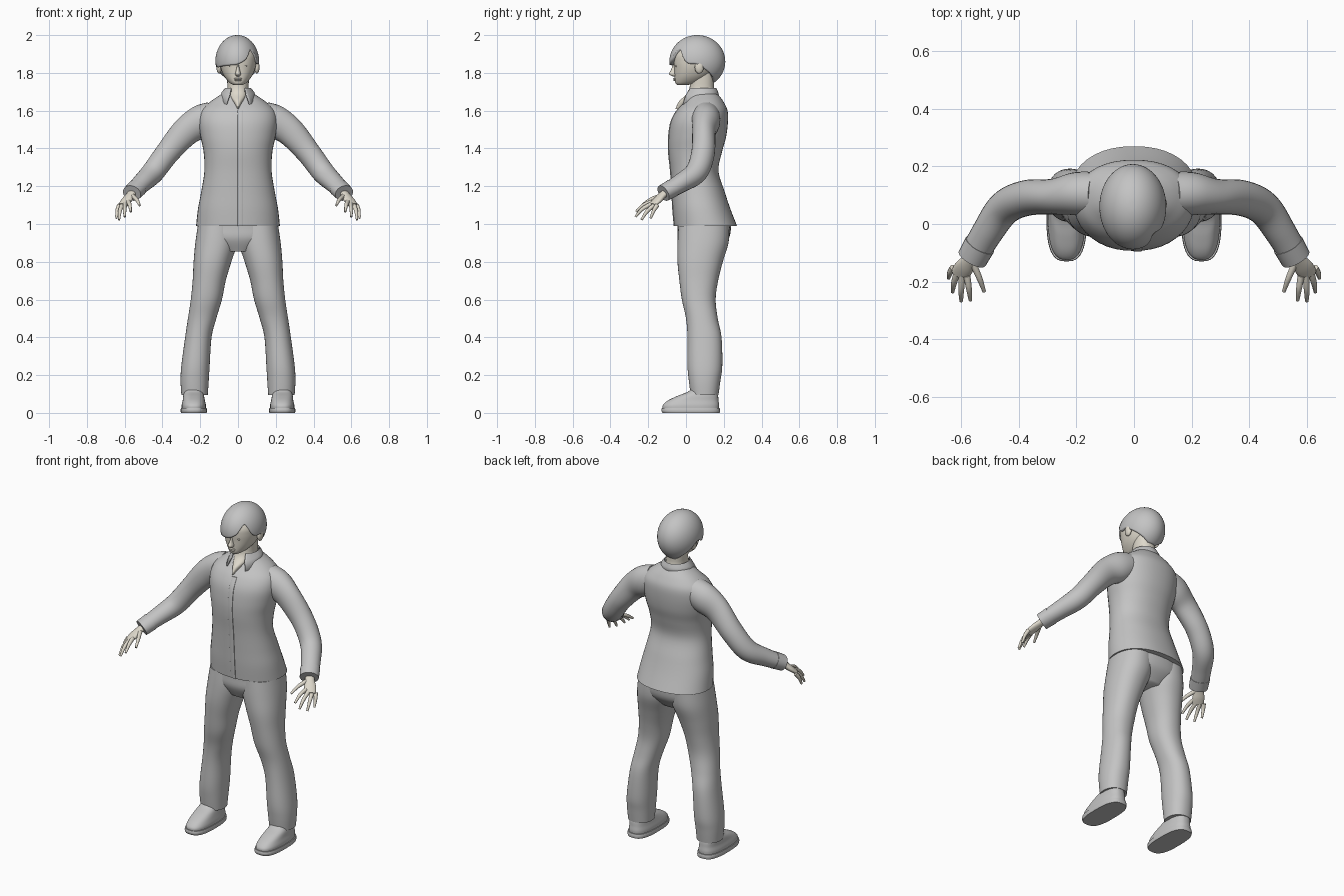
import bpy, bmesh, math
from mathutils import Vector

cube = bpy.data.objects.get("Cube")
if cube:
    bpy.data.objects.remove(cube)


def material(name, rgb):
    m = bpy.data.materials.new(name)
    m.use_nodes = True
    m.diffuse_color = (*rgb, 1)
    m.node_tree.nodes["Principled BSDF"].inputs["Base Color"].default_value = (*rgb, 1)
    return m


CLOTH = material("grey cloth", (0.55, 0.55, 0.55))
SKIN = material("pale skin", (0.73, 0.69, 0.60))


def spline(pts, steps, closed=False):
    """Smooth curve through tuples of any length."""
    pts = [Vector(p) for p in pts]
    n = len(pts)
    pick = (lambda i: pts[i % n]) if closed else (lambda i: pts[max(0, min(n - 1, i))])
    out = []
    for i in range(n if closed else n - 1):
        a, b, c, d = (pick(i + k) for k in (-1, 0, 1, 2))
        for s in range(steps):
            t = s / steps
            out.append(b + (c - a) * (t / 2) + (2 * a - 5 * b + 4 * c - d) * (t * t / 2)
                       + (3 * b - a - 3 * c + d) * (t ** 3 / 2))
    return out if closed else out + [pts[-1]]


def finish(name, bm, mat, mirror=False, thickness=0, angle=50):
    bmesh.ops.recalc_face_normals(bm, faces=bm.faces)
    me = bpy.data.meshes.new(name)
    bm.to_mesh(me)
    bm.free()
    me.materials.append(mat)
    ob = bpy.data.objects.new(name, me)
    bpy.context.collection.objects.link(ob)
    bpy.ops.object.select_all(action='DESELECT')
    ob.select_set(True)
    bpy.context.view_layer.objects.active = ob
    bpy.ops.object.shade_smooth_by_angle(angle=math.radians(angle))
    if thickness:
        mod = ob.modifiers.new("thickness", 'SOLIDIFY')
        mod.thickness = thickness
        mod.offset = -1
    if mirror:
        mod = ob.modifiers.new("mirror", 'MIRROR')
        mod.use_mirror_merge = False
    return ob


def skin_rings(bm, rings, closed=True, caps=True):
    rows = [[bm.verts.new(p) for p in r] for r in rings]
    n = len(rows[0])
    for a, b in zip(rows, rows[1:]):
        for j in range(n if closed else n - 1):
            k = (j + 1) % n
            bm.faces.new((a[j], a[k], b[k], b[j]))
    if caps:
        bm.faces.new(rows[0])
        bm.faces.new(rows[-1])


def circle(n, power=2):
    for j in range(n):
        a = math.tau * j / n
        c, s = math.cos(a), math.sin(a)
        yield (math.copysign(abs(c) ** (2 / power), c),
               math.copysign(abs(s) ** (2 / power), s))


def stack(name, sections, mat, mirror=False, power=2.2, n=40, steps=5):
    """Level sections given as x0, x1, y0, y1, z."""
    rings = []
    for x0, x1, y0, y1, z in spline(sections, steps):
        rings.append([((x0 + x1) / 2 + (x1 - x0) / 2 * c,
                       (y0 + y1) / 2 + (y1 - y0) / 2 * s, z) for c, s in circle(n, power)])
    bm = bmesh.new()
    skin_rings(bm, rings)
    return finish(name, bm, mat, mirror)


def limb(name, path, mat, n=24, steps=6):
    """Tube along a path of x, y, z, level radius, upright radius; mirrored."""
    pts = spline(path, steps)
    rings = []
    for i, p in enumerate(pts):
        t = (pts[min(i + 1, len(pts) - 1)] - pts[max(i - 1, 0)]).to_3d().normalized()
        u = t.cross(Vector((0, 0, 1))).normalized()
        v = u.cross(t)
        centre = Vector(p[:3])
        rings.append([centre + u * (p[3] * c) + v * (p[4] * s) for c, s in circle(n)])
    bm = bmesh.new()
    skin_rings(bm, rings)
    return finish(name, bm, mat, mirror=True)


def ellipsoid(name, centre, radii, mat, mirror=False):
    bm = bmesh.new()
    bmesh.ops.create_uvsphere(bm, u_segments=20, v_segments=12, radius=1)
    for v in bm.verts:
        v.co = Vector(centre) + Vector(a * b for a, b in zip(v.co, radii))
    return finish(name, bm, mat, mirror)


def even(rows):
    """Symmetric sections from half width, y0, y1, z."""
    return [(-w, w, a, b, z) for w, a, b, z in rows]


# Jacket body and front placket
body = [(.222, -.062, .27, .99), (.212, -.070, .235, 1.08), (.195, -.075, .205, 1.17),
        (.178, -.082, .172, 1.28), (.182, -.092, .19, 1.38), (.198, -.092, .212, 1.46),
        (.208, -.08, .222, 1.54), (.195, -.05, .22, 1.60), (.15, -.01, .20, 1.645),
        (.10, .015, .175, 1.68), (.07, .03, .155, 1.70)]
stack("jacket_body", even(body), CLOTH)
stack("jacket_placket", [(-.003, .028, y0 - .003, y0 + .02, z) for w, y0, y1, z in body[:8]],
      CLOTH, power=6, n=16)

# Sleeves and cuffs
limb("jacket_sleeve", [(.13, .105, 1.57, .075, .08), (.20, .105, 1.54, .075, .087),
                       (.28, .095, 1.485, .062, .076), (.375, .09, 1.375, .062, .064),
                       (.45, .055, 1.275, .06, .06), (.51, -.03, 1.215, .054, .05),
                       (.56, -.115, 1.165, .05, .042)], CLOTH)
limb("sleeve_cuff", [(.535, -.072, 1.19, .055, .048), (.562, -.12, 1.163, .053, .045)], CLOTH)

# Folded collar, open at the front
rings = []
for i in range(41):
    a = math.radians(32 + 296 * i / 40)
    front = max(0, math.cos(a))
    s, c = math.sin(a), math.cos(a)
    rings.append([(.062 * s, .085 - .072 * c, 1.70),
                  (.068 * s, .085 - .076 * c, 1.72),
                  (.085 * s, .085 - (.085 + .02 * front) * c, 1.70 - .02 * front),
                  ((.10 + .02 * front) * s, .085 - (.092 + .036 * front) * c, 1.668 - .04 * front)])
bm = bmesh.new()
skin_rings(bm, rings, closed=False, caps=False)
finish("collar", bm, CLOTH, thickness=.006)

# Trousers
stack("trouser_seat", even([(.205, -.045, .235, 1.03), (.214, -.045, .238, .98),
                            (.205, -.042, .225, .92), (.10, -.01, .17, .855)]), CLOTH)
stack("trouser_leg", [(.0, .213, -.04, .23, .99), (.004, .226, -.045, .225, .9),
                      (.035, .235, -.045, .195, .8), (.065, .24, -.035, .17, .7),
                      (.085, .25, -.022, .157, .6), (.115, .265, .0, .168, .5),
                      (.14, .28, .008, .188, .4), (.15, .30, .008, .192, .25),
                      (.155, .304, .015, .182, .17), (.16, .30, .025, .172, .095)],
      CLOTH, mirror=True)

# Shoes
stack("shoe_sole", [(.166, .302, -.125, .178, 0), (.164, .304, -.13, .18, .012),
                    (.166, .302, -.128, .178, .026)], CLOTH, mirror=True, power=2.8)
stack("shoe_upper", [(.17, .298, -.124, .174, .022), (.17, .298, -.122, .175, .042),
                     (.175, .293, -.095, .172, .066), (.18, .29, -.045, .17, .09),
                     (.185, .285, .015, .165, .115), (.19, .28, .04, .16, .15)],
      CLOTH, mirror=True, power=2.6)

# Hands
limb("palm", [(.548, -.095, 1.178, .026, .02), (.57, -.125, 1.152, .026, .018),
              (.59, -.152, 1.125, .033, .017), (.608, -.178, 1.10, .031, .012)], SKIN)
digits = {"thumb": ((.56, -.135, 1.15), (.536, -.19, 1.128), (.52, -.235, 1.098)),
          "index_finger": ((.58, -.18, 1.118), (.573, -.225, 1.10), (.568, -.265, 1.065)),
          "middle_finger": ((.597, -.178, 1.108), (.6, -.23, 1.08), (.6, -.268, 1.038)),
          "ring_finger": ((.614, -.168, 1.10), (.625, -.205, 1.068), (.63, -.236, 1.022)),
          "little_finger": ((.628, -.152, 1.10), (.639, -.17, 1.072), (.644, -.188, 1.03))}
for name, joints in digits.items():
    limb(name, [(*p, r, r) for p, r in zip(joints, (.012, .010, .006))], SKIN, n=12)

# Neck with the open V of the chest
stack("neck", even([(.004, -.056, .05, 1.61), (.028, -.036, .08, 1.65), (.055, .006, .145, 1.69),
                    (.056, .02, .148, 1.73), (.06, .02, .15, 1.80)]), SKIN)

# Head and face
stack("head", even([(.022, -.046, .0, 1.735), (.045, -.057, .07, 1.748), (.072, -.06, .12, 1.78),
                    (.09, -.062, .15, 1.82), (.098, -.065, .17, 1.86), (.098, -.06, .175, 1.90),
                    (.075, -.03, .15, 1.95), (.045, .01, .11, 1.97)]), SKIN)
stack("nose", even([(.005, -.068, -.03, 1.845), (.010, -.08, -.03, 1.815),
                    (.015, -.09, -.03, 1.793), (.008, -.066, -.03, 1.78)]), SKIN, n=16)
ellipsoid("upper_lip", (0, -.058, 1.769), (.021, .010, .005), SKIN)
ellipsoid("lower_lip", (0, -.057, 1.761), (.018, .010, .005), SKIN)
ellipsoid("eye", (.036, -.05, 1.835), (.014, .008, .006), SKIN, mirror=True)
ellipsoid("ear", (.10, .07, 1.83), (.014, .024, .034), SKIN, mirror=True)

# Hair: a cap ending at a hairline, listed round the head from the front to its left
hairline = [1.845, 1.87, 1.925, 1.855, 1.845, 1.81, 1.775, 1.75,
            1.745, 1.75, 1.775, 1.81, 1.85, 1.83, 1.835, 1.84]
line = [p[0] for p in spline([(z, 0) for z in hairline], 6, closed=True)]
middle, height = 1.86, .14
rings = []
for k in range(1, 25):
    ring = []
    for j, z in enumerate(line):
        a = math.tau * j / len(line)
        t = math.acos((z - middle) / height) * k / 24
        ring.append((-.004 + .116 * math.sin(t) * math.sin(a),
                     .06 - .148 * math.sin(t) * math.cos(a), middle + height * math.cos(t)))
    rings.append(ring)
bm = bmesh.new()
skin_rings(bm, rings, caps=False)
bm.verts.ensure_lookup_table()
bm.faces.new(bm.verts[:len(line)])
finish("hair", bm, CLOTH, thickness=.025)
